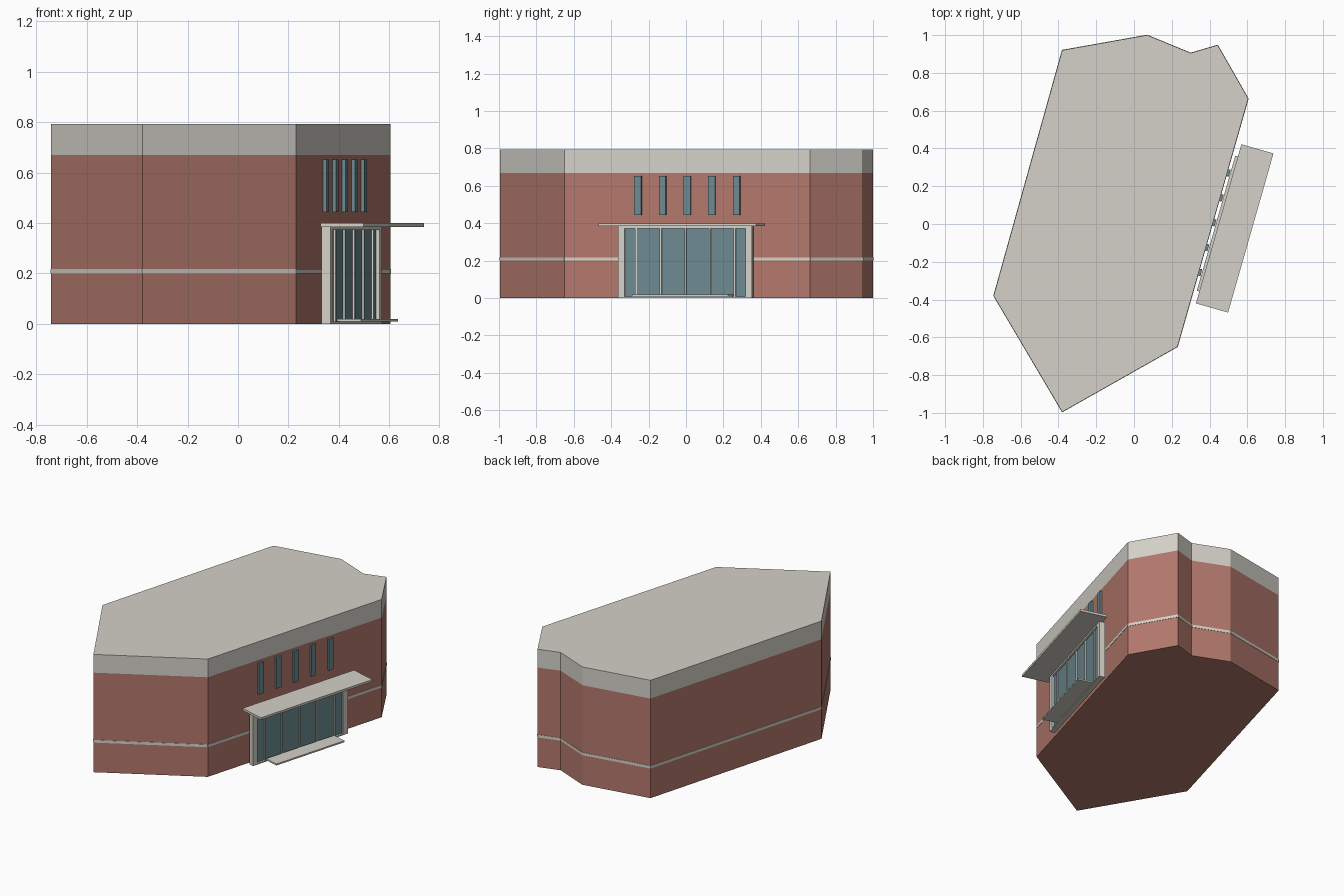
import bpy, bmesh
from mathutils import Vector

if "Cube" in bpy.data.objects:
    bpy.data.objects.remove(bpy.data.objects["Cube"])


def material(name, rgb):
    m = bpy.data.materials.new(name)
    m.diffuse_color = (*rgb, 1)
    m.use_nodes = True
    m.node_tree.nodes["Principled BSDF"].inputs["Base Color"].default_value = m.diffuse_color
    return m


BRICK = material("brick", (0.45, 0.19, 0.15))
CREAM = material("cream", (0.66, 0.64, 0.58))
GLASS = material("glass", (0.15, 0.25, 0.28))

# building footprint, counter-clockwise
FOOT = [Vector(p) for p in [(-0.38, -0.995), (0.23, -0.65), (0.605, 0.664),
                            (0.443, 0.947), (0.30, 0.905), (0.07, 1.0),
                            (-0.38, 0.92), (-0.743, -0.38)]]
# entrance wall frame: u runs along the wall, v points outwards
ORIGIN = FOOT[1]
U = (FOOT[2] - FOOT[1]).normalized()
V = Vector((U.y, -U.x))


def prism(name, outline, z0, z1, mat):
    bm = bmesh.new()
    face = bm.faces.new([bm.verts.new((p.x, p.y, z0)) for p in outline])
    top = bmesh.ops.extrude_face_region(bm, geom=[face])["geom"]
    for v in top:
        if isinstance(v, bmesh.types.BMVert):
            v.co.z = z1
    bmesh.ops.recalc_face_normals(bm, faces=bm.faces)
    mesh = bpy.data.meshes.new(name)
    bm.to_mesh(mesh)
    bm.free()
    mesh.materials.append(mat)
    ob = bpy.data.objects.new(name, mesh)
    bpy.context.collection.objects.link(ob)
    return ob


def wall_box(name, u0, u1, v0, v1, z0, z1, mat):
    corners = [(u0, v0), (u0, v1), (u1, v1), (u1, v0)]
    return prism(name, [ORIGIN + U * u + V * v for u, v in corners], z0, z1, mat)


# brick body and cream parapet
prism("brick_walls", FOOT, 0, 0.67, BRICK)
prism("roof_parapet", FOOT, 0.67, 0.793, CREAM)

# thin band around every wall
for i, a in enumerate(FOOT):
    b = FOOT[(i + 1) % len(FOOT)]
    d = (b - a).normalized()
    n = Vector((d.y, -d.x))
    prism(f"wall_band_{i}", [a - n * 0.004, a + n * 0.002, b + n * 0.002, b - n * 0.004],
          0.2, 0.218, CREAM)

MID, STEP = 0.685, 0.137

# entrance: posts, lintel, sill, glass, mullions
for side in (-1, 1):
    e = sorted((MID + side * 0.372, MID + side * 0.336))
    wall_box("door_post", e[0], e[1], 0.017, 0.053, 0, 0.385, CREAM)
wall_box("door_lintel", MID - 0.336, MID + 0.336, 0.017, 0.053, 0.373, 0.385, CREAM)
wall_box("door_sill", MID - 0.336, MID + 0.336, 0.017, 0.053, 0, 0.008, CREAM)
wall_box("door_glass", MID - 0.336, MID + 0.336, 0.025, 0.04, 0.008, 0.373, GLASS)
for i in range(-2, 3):
    c = MID + i * STEP
    wall_box("door_mullion", c - 0.005, c + 0.005, 0.02, 0.048, 0.008, 0.373, CREAM)
    # narrow upper windows line up with the mullions
    wall_box("upper_window", c - 0.019, c + 0.019, -0.01, 0.014, 0.443, 0.653, GLASS)

# canopy and doorstep
wall_box("entrance_canopy", MID - 0.437, MID + 0.439, 0.031, 0.208, 0.385, 0.4, CREAM)
wall_box("door_step", MID - 0.267, MID + 0.267, 0.05, 0.15, 0.008, 0.018, CREAM)
